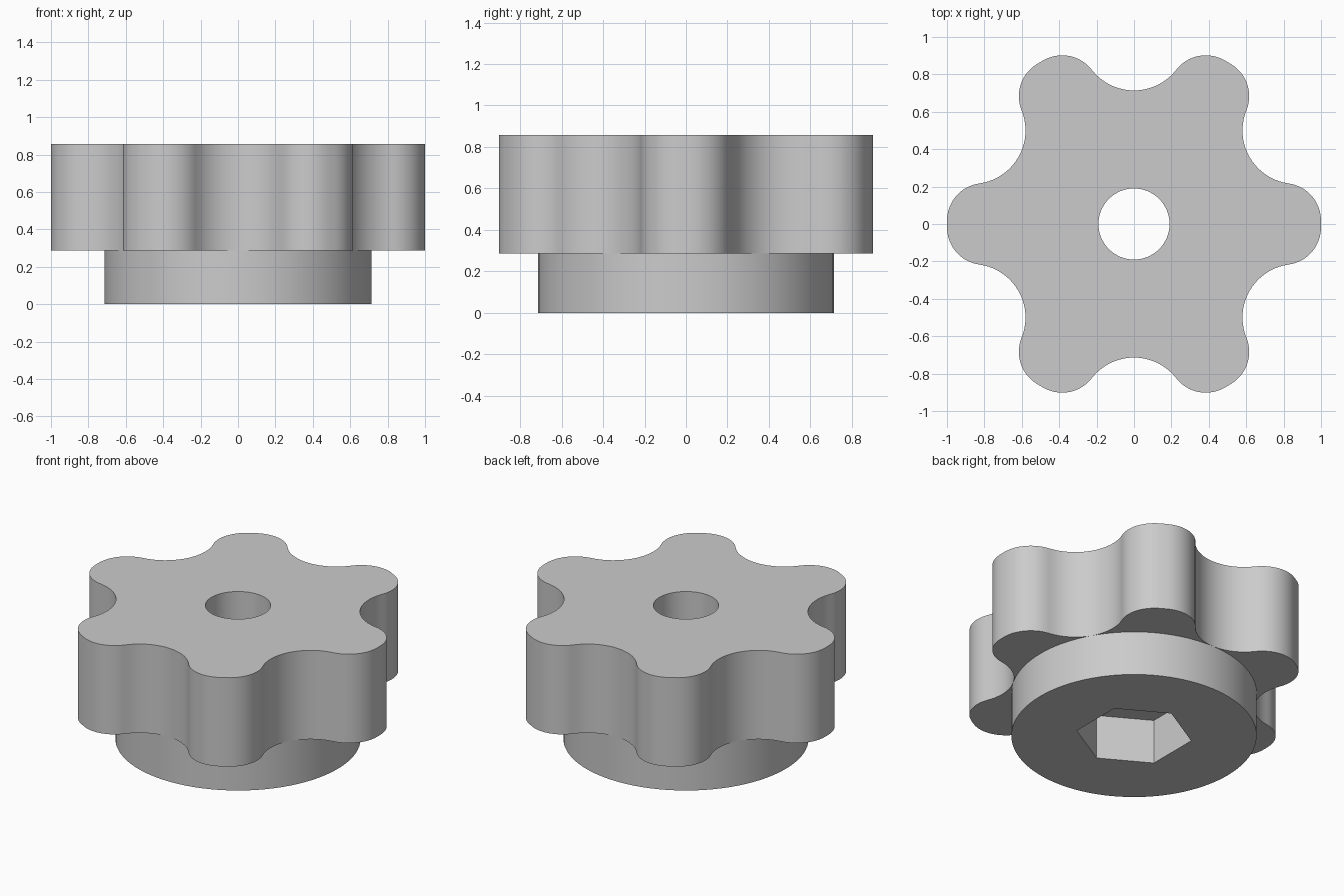
import bpy, bmesh, math
from mathutils import Vector

if "Cube" in bpy.data.objects:
    bpy.data.objects.remove(bpy.data.objects["Cube"], do_unlink=True)

# Main dimensions
LOBES = 6
GRIP_R, SCALLOP_R, FILLET_R = 1.0, 0.286, 0.2
HUB_R, HOLE_R, HEX_R = 0.714, 0.19, 0.338
HUB_TOP, GRIP_TOP = 0.286, 0.857

grey = bpy.data.materials.new("plain grey")
grey.use_nodes = True
grey.diffuse_color = (0.6, 0.6, 0.6, 1)
grey.node_tree.nodes["Principled BSDF"].inputs["Base Color"].default_value = grey.diffuse_color


def polar(radius, angle):
    return Vector((radius * math.cos(angle), radius * math.sin(angle)))


def arc(center, radius, start, end, steps):
    """Points along an arc, leaving out its last point."""
    return [center + polar(radius, start + (end - start) * i / steps) for i in range(steps)]


def circle(radius, sides, turn=0.0):
    return arc(Vector((0, 0)), radius, turn, turn + math.tau, sides)


def lobed_outline():
    """Round disc with scallops cut from the rim and filleted corners."""
    half = math.pi / LOBES
    reach = GRIP_R - FILLET_R
    gap = SCALLOP_R + FILLET_R
    cosine = (reach ** 2 + GRIP_R ** 2 - gap ** 2) / (2 * reach * GRIP_R)
    alpha = half - math.acos(cosine)
    to_scallop = polar(GRIP_R, half) - polar(reach, alpha)
    beta = math.atan2(to_scallop.y, to_scallop.x)
    points = []
    for k in range(LOBES):
        a = 2 * half * k
        points += arc(polar(reach, a - alpha), FILLET_R, a - beta, a - alpha, 14)
        points += arc(Vector((0, 0)), GRIP_R, a - alpha, a + alpha, 3)
        points += arc(polar(reach, a + alpha), FILLET_R, a + alpha, a + beta, 14)
        points += arc(polar(GRIP_R, a + half), SCALLOP_R,
                      a + math.pi + beta, a + math.pi + 2 * half - beta, 20)
    return points


def pierced_prism(name, outer, inner, bottom, top, top_cap=True):
    """Extruded outline with a through opening; the top cap is optional."""
    bm = bmesh.new()
    rims = {bottom: [], top: []}
    for outline in (outer, inner):
        low, high = ([bm.verts.new((p.x, p.y, z)) for p in outline] for z in (bottom, top))
        n = len(outline)
        for i in range(n):
            j = (i + 1) % n
            bm.faces.new((low[i], low[j], high[j], high[i]))
            rims[bottom].append(bm.edges.get((low[i], low[j])))
            rims[top].append(bm.edges.get((high[i], high[j])))
    for z in (bottom, top) if top_cap else (bottom,):
        bmesh.ops.triangle_fill(bm, edges=rims[z], use_beauty=True, normal=(0, 0, 1))
    bmesh.ops.recalc_face_normals(bm, faces=bm.faces[:])
    mesh = bpy.data.meshes.new(name)
    bm.to_mesh(mesh)
    bm.free()
    mesh.materials.append(grey)
    obj = bpy.data.objects.new(name, mesh)
    bpy.context.collection.objects.link(obj)
    bpy.ops.object.select_all(action="DESELECT")
    obj.select_set(True)
    bpy.context.view_layer.objects.active = obj
    bpy.ops.object.shade_smooth_by_angle(angle=math.radians(30))
    return obj


# Lobed grip with a round bore
pierced_prism("lobed_grip", lobed_outline(), circle(HOLE_R, 64), HUB_TOP, GRIP_TOP)

# Round hub with a hexagonal nut pocket, closed above by the grip
pierced_prism("hub_with_hex_pocket", circle(HUB_R, 96), circle(HEX_R, 6, math.pi / 6),
              0.0, HUB_TOP, top_cap=False)
